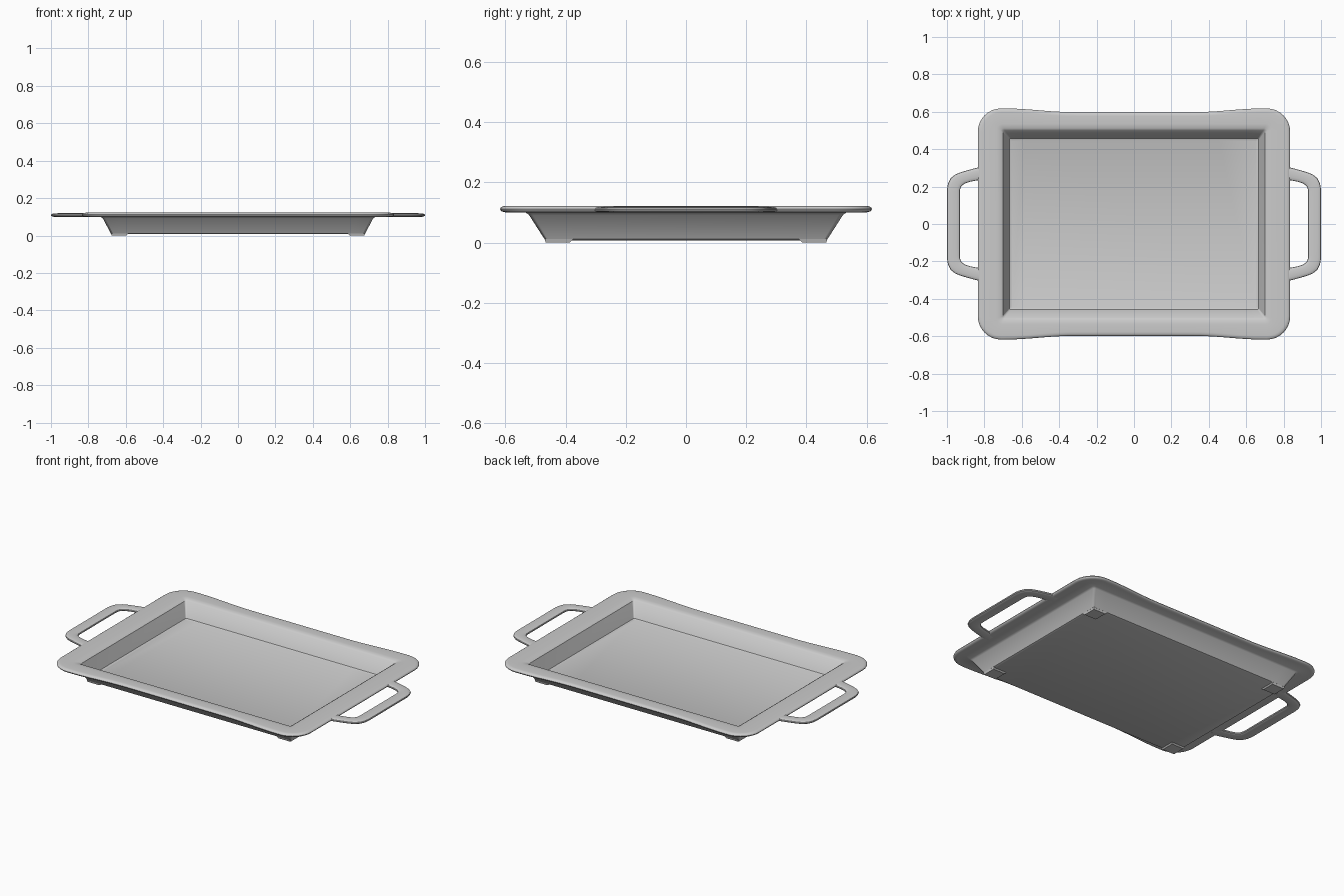
import bpy, bmesh, math
from mathutils import Vector

if "Cube" in bpy.data.objects:
    bpy.data.objects.remove(bpy.data.objects["Cube"])


def smooth(t):
    t = max(0.0, min(1.0, t))
    return t * t * (3 - 2 * t)


def outline(hx, hy, r, z, bulge=0.0):
    """Rounded rectangle; bulge pushes the corner ends outwards in y."""
    pts = []
    for q, (sx, sy) in enumerate([(1, 1), (-1, 1), (-1, -1), (1, -1)]):
        for i in range(9):
            a = math.radians(90 * q + 90 * i / 8)
            pts.append((sx * (hx - r) + r * math.cos(a),
                        sy * (hy - r) + r * math.sin(a)))
        if q % 2 == 0:
            for i in range(1, 20):
                pts.append((sx * (hx - r) * (1 - i / 10), sy * hy))
    out = []
    for x, y in pts:
        w = smooth((abs(x) - 0.40 * hx) / (0.42 * hx))
        out.append((x, y + math.copysign(bulge * w, y), z))
    return out


def loft(name, loops, closed=False):
    """Skin a series of equal-length loops and cap the ends."""
    bm = bmesh.new()
    rings = [[bm.verts.new(p) for p in lp] for lp in loops]
    n = len(rings[0])
    for a, b in zip(rings, rings[1:]):
        for i in range(n):
            j = (i + 1) % n
            bm.faces.new((a[i], a[j], b[j], b[i]))
    bm.faces.new(rings[0][::-1])
    bm.faces.new(rings[-1])
    bmesh.ops.recalc_face_normals(bm, faces=bm.faces[:])
    me = bpy.data.meshes.new(name)
    bm.to_mesh(me)
    bm.free()
    ob = bpy.data.objects.new(name, me)
    bpy.context.collection.objects.link(ob)
    bpy.ops.object.select_all(action='DESELECT')
    ob.select_set(True)
    bpy.context.view_layer.objects.active = ob
    bpy.ops.object.shade_smooth_by_angle(angle=math.radians(35))
    return ob


# Tray body: underside, outer wall, rolled rim, inner wall, floor
loops = [
    outline(0.670, 0.460, 0.010, 0.007),
    outline(0.680, 0.470, 0.012, 0.011),
    outline(0.723, 0.522, 0.014, 0.092),
    outline(0.735, 0.532, 0.018, 0.099),
]
# Rim edge rolled around a half ellipse
for i in range(9):
    a = math.radians(-90 + 180 * i / 8)
    inset = 0.022 * (1 - math.cos(a))
    loops.append(outline(0.835 - inset, 0.598 - inset, 0.125 - inset,
                         0.111 + 0.011 * math.sin(a), 0.020))
loops += [
    outline(0.735, 0.535, 0.030, 0.122),
    outline(0.712, 0.512, 0.016, 0.120),
    outline(0.700, 0.500, 0.010, 0.113),
    outline(0.666, 0.457, 0.008, 0.033),
    outline(0.656, 0.447, 0.007, 0.029),
]
loft("tray_body", loops)

# Shallow feet under the four corners
for sx in (-1, 1):
    for sy in (-1, 1):
        foot = []
        for z, inner, outer in ((0.0, 0.012, 0.004), (0.012, 0.0, 0.0)):
            x0, x1 = 0.585 + inner, 0.680 - outer
            y0, y1 = 0.375 + inner, 0.470 - outer
            foot.append([(sx * x, sy * y, z) for x, y in
                         ((x0, y0), (x1, y0), (x1, y1), (x0, y1))])
        loft("corner_foot", foot)

# Handles: flattened oval section swept between outer and inner edges
half = [  # outer x, y, inner x, y
    (0.790, 0.318, 0.790, 0.236), (0.835, 0.302, 0.840, 0.233),
    (0.880, 0.290, 0.880, 0.225), (0.925, 0.277, 0.905, 0.216),
    (0.955, 0.265, 0.918, 0.207), (0.980, 0.245, 0.926, 0.197),
    (0.994, 0.218, 0.930, 0.183), (1.000, 0.185, 0.931, 0.165),
    (1.000, 0.080, 0.931, 0.080),
]
path = half + [(a, -b, c, -d) for a, b, c, d in reversed(half)]
for side, label in ((-1, "left"), (1, "right")):
    rings = []
    for ox, oy, ix, iy in path:
        o, n = Vector((side * ox, oy, 0.109)), Vector((side * ix, iy, 0.109))
        mid, arm = (o + n) / 2, (o - n) / 2
        ring = []
        for k in range(16):
            a = 2 * math.pi * k / 16
            c, s = math.cos(a), math.sin(a)
            p = mid + arm * math.copysign(abs(c) ** 0.75, c)
            p.z += 0.010 * math.copysign(abs(s) ** 0.75, s)
            ring.append(p)
        rings.append(ring)
    loft(label + "_handle", rings)
